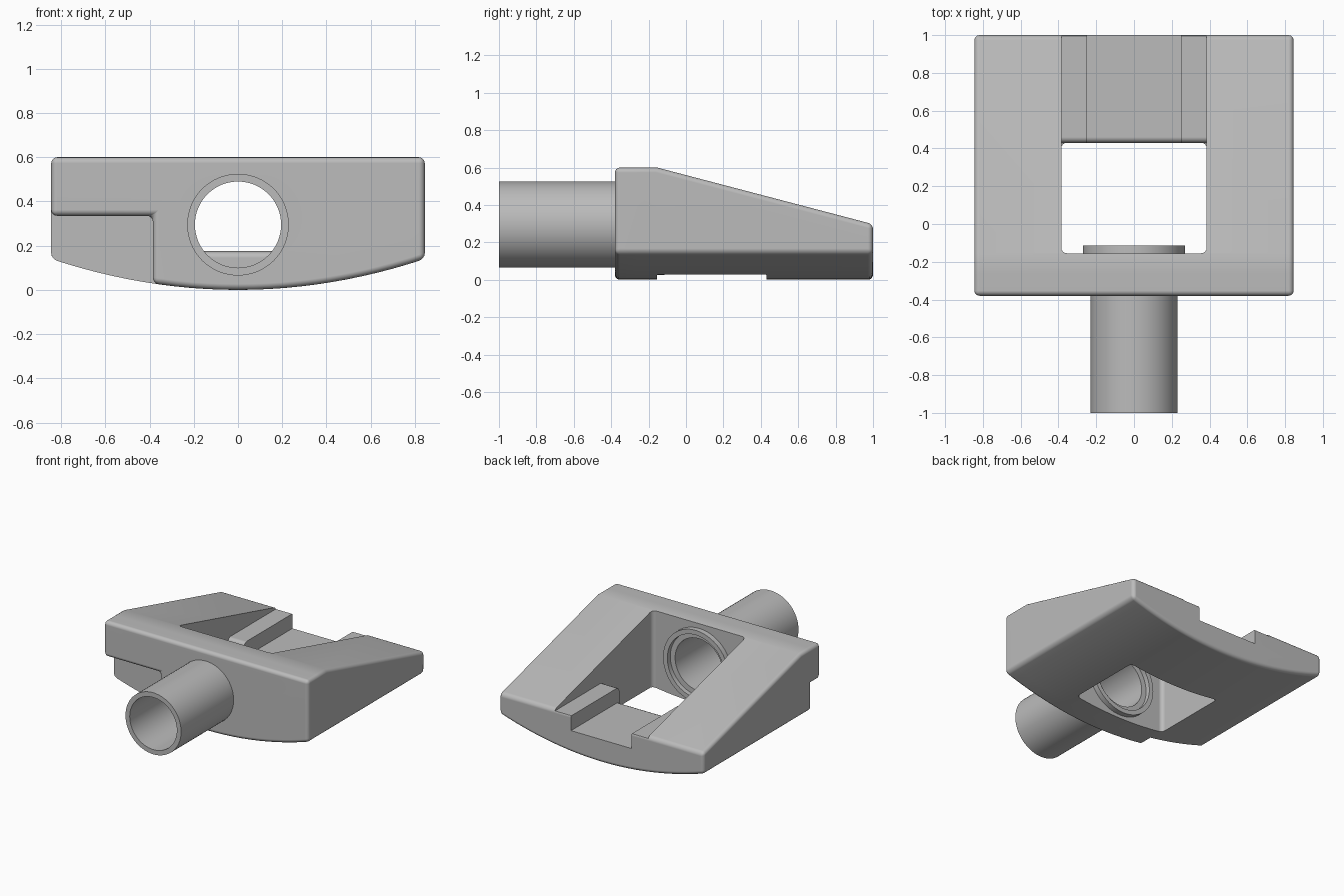
import bpy, bmesh, math

if "Cube" in bpy.data.objects:
    bpy.data.objects.remove(bpy.data.objects["Cube"])

W, FRONT, SEAM, WALL, BACK = 0.845, -0.38, -0.26, -0.155, 1.0
AXIS_Z = 0.295

grey = bpy.data.materials.new("plain grey")
grey.diffuse_color = (0.5, 0.5, 0.5, 1)
grey.use_nodes = True
grey.node_tree.nodes["Principled BSDF"].inputs["Base Color"].default_value = grey.diffuse_color


def loft(name, rings, closed=False, bevel=None, width=0.027):
    """Skin a list of point rings; bevel is a rule choosing the edges to round."""
    bm = bmesh.new()
    vs = [[bm.verts.new(p) for p in ring] for ring in rings]
    n = len(vs[0])
    pairs = list(zip(vs, vs[1:]))
    if closed:
        pairs.append((vs[-1], vs[0]))
    else:
        bm.faces.new(vs[0])
        bm.faces.new(vs[-1])
    for a, b in pairs:
        for i in range(n):
            j = (i + 1) % n
            bm.faces.new((a[i], a[j], b[j], b[i]))
    bmesh.ops.recalc_face_normals(bm, faces=bm.faces)
    if bevel:
        edges = [e for e in bm.edges if e.calc_face_angle() > 0.5 and bevel(e)]
        bmesh.ops.bevel(bm, geom=edges, offset=width, segments=4, profile=0.5,
                        affect='EDGES', clamp_overlap=True)
        bmesh.ops.recalc_face_normals(bm, faces=bm.faces)
    me = bpy.data.meshes.new(name)
    bm.to_mesh(me)
    bm.free()
    ob = bpy.data.objects.new(name, me)
    bpy.context.collection.objects.link(ob)
    me.materials.append(grey)
    return ob


def lathe(name, profile, steps=64):
    """Turn a closed (radius, y) profile around the tube axis."""
    rings = []
    for k in range(steps):
        t = 2 * math.pi * k / steps
        rings.append([(r * math.cos(t), y, AXIS_Z + r * math.sin(t)) for r, y in profile])
    return loft(name, rings, closed=True)


def arc_z(x):
    return 0.14 * (x / W) ** 2


def not_on_seam(e):
    return not all(abs(v.co.y - SEAM) < 1e-4 for v in e.verts)


arc = [W - i * W / 12 for i in range(25)]

# Front plate: full outline with the lower left corner notched away
plate = [(-W, 0.335), (-W, 0.6), (W, 0.6)]
plate += [(x, arc_z(x)) for x in arc if x > -0.385]
plate += [(-0.385, arc_z(0.385)), (-0.385, 0.335)]
front_plate = loft("front_plate", [[(x, y, z) for x, z in plate] for y in (FRONT, SEAM)],
                   bevel=not_on_seam)

# Wedge frame: curved underside, top sloping down to the back
rings = []
for y, top in ((SEAM, 0.6), (WALL, 0.6), (BACK, 0.297)):
    rings.append([(-W, y, top), (W, y, top)] + [(x, y, arc_z(x)) for x in arc])
wedge_frame = loft("wedge_frame", rings, bevel=not_on_seam)

# Cutter for the window, with rounded vertical corners
window = [(-0.385, WALL), (0.385, WALL), (0.385, 0.43), (-0.385, 0.43)]
window_cut = loft("window_cutter", [[(x, y, z) for x, y in window] for z in (-0.3, 0.9)],
                  bevel=lambda e: abs(e.verts[0].co.z - e.verts[1].co.z) > 0.5, width=0.03)


# Cutters for the ledges and channel on the back beam, with a rounded front lip
def beam_cutter(name, half, floor):
    prof = [(0.39, -0.03), (0.43, -0.03), (0.434, -0.016), (0.444, -0.006), (0.46, 0)]
    prof = [(y, floor + d) for y, d in prof] + [(1.2, floor), (1.2, 1), (0.39, 1)]
    return loft(name, [[(x, y, z) for y, z in prof] for x in (-half, half)])


ledge_cut = beam_cutter("ledge_cutter", 0.385, 0.285)
channel_cut = beam_cutter("channel_cutter", 0.25, 0.175)

# Cutter for the bore through the front wall
circle = [(2 * math.pi * k / 64) for k in range(64)]
bore_cut = loft("bore_cutter", [[(0.22 * math.cos(t), y, AXIS_Z + 0.22 * math.sin(t))
                                 for t in circle] for y in (-0.6, -0.1)])


def cut(ob, *cutters):
    bpy.context.view_layer.objects.active = ob
    for c in cutters:
        m = ob.modifiers.new("cut", 'BOOLEAN')
        m.operation, m.solver, m.object = 'DIFFERENCE', 'EXACT', c
        bpy.ops.object.modifier_apply(modifier=m.name)


cut(front_plate, bore_cut)
cut(wedge_frame, window_cut, ledge_cut, channel_cut, bore_cut)
for c in (window_cut, ledge_cut, channel_cut, bore_cut):
    bpy.data.objects.remove(c)

# Tube with a raised ring on the inner wall
tube = lathe("tube", [(0.195, -1), (0.23, -1), (0.23, -0.16), (0.27, -0.16), (0.27, -0.115),
                      (0.235, -0.115), (0.235, -0.15), (0.195, -0.15)])

# Smooth rounds, flat faces kept flat
for ob in (front_plate, wedge_frame, tube):
    bpy.ops.object.select_all(action='DESELECT')
    ob.select_set(True)
    bpy.context.view_layer.objects.active = ob
    bpy.ops.object.shade_smooth_by_angle(angle=math.radians(35))
    ob.modifiers.new("flat_normals", 'WEIGHTED_NORMAL').keep_sharp = True
